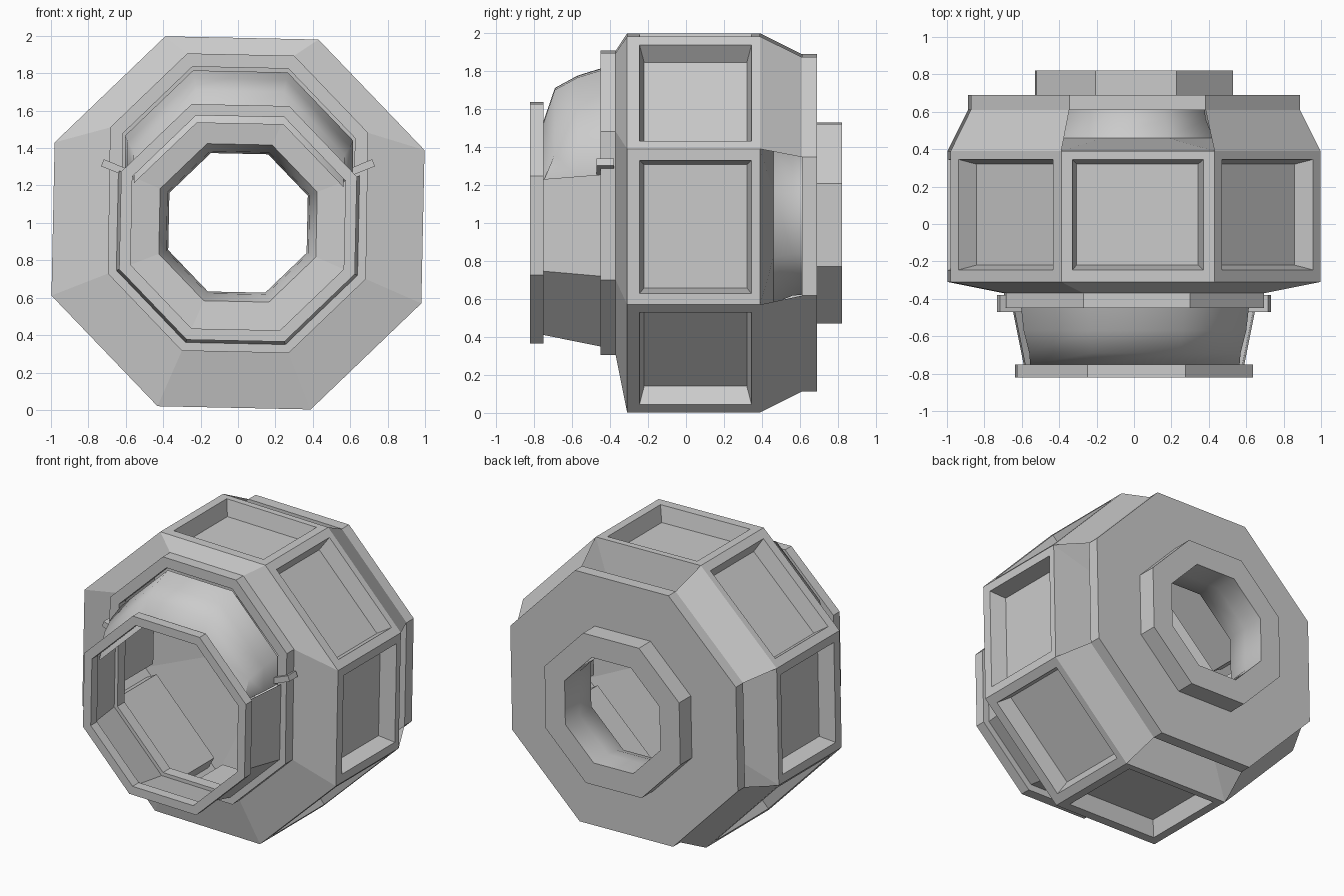
import bpy, bmesh, math
from mathutils import Matrix, Vector

if "Cube" in bpy.data.objects:
    bpy.data.objects.remove(bpy.data.objects["Cube"])

TILT = math.radians(-1.2)
ROT = Matrix.Rotation(-TILT, 3, 'Y')
CENTRE = Vector((0, 0, 1))
TAN = math.tan(math.pi / 8)


def corner(k, ap, y, lift=0.0):
    """Octagon corner k at a given apothem; the upper four can be raised."""
    k %= 8
    a = math.radians(22.5 + 45 * k)
    r = ap / math.cos(math.pi / 8)
    p = CENTRE + ROT @ Vector((r * math.cos(a), y, r * math.sin(a)))
    if k < 4:
        p.z += lift
    return p


def side_point(i, n, t, y):
    """Point on side i: n outward, t along the side, y in depth."""
    a = math.radians(45 * i)
    v = Vector((n * math.cos(a) - t * math.sin(a), y,
                n * math.sin(a) + t * math.cos(a)))
    return CENTRE + ROT @ v


def finish(name, quads, smooth=False):
    bm = bmesh.new()
    for q in quads:
        bm.faces.new([bm.verts.new(p) for p in q])
    bmesh.ops.remove_doubles(bm, verts=bm.verts[:], dist=0.0005)
    bmesh.ops.recalc_face_normals(bm, faces=bm.faces[:])
    for f in bm.faces:
        f.smooth = smooth
    me = bpy.data.meshes.new(name)
    bm.to_mesh(me)
    bm.free()
    ob = bpy.data.objects.new(name, me)
    bpy.context.collection.objects.link(ob)
    return ob


def loft(profile, sides=range(8), closed=False):
    """Octagonal sweep of (apothem, y, lift) profile points."""
    pairs = list(zip(profile, profile[1:]))
    if closed:
        pairs.append((profile[-1], profile[0]))
    return [[corner(i - 1, *a), corner(i, *a), corner(i, *b), corner(i - 1, *b)]
            for i in sides for a, b in pairs]


# Recessed panels around the drum
AP = 0.989
half = AP * TAN


def rect(i, n, t, y0, y1):
    return [side_point(i, n, s, y) for s, y in
            ((-t, y0), (t, y0), (t, y1), (-t, y1))]


panels = []
for i in range(8):
    rings = [rect(i, AP, half, -0.31, 0.39),
             rect(i, AP, 0.35, -0.245, 0.345),
             rect(i, AP - 0.11, 0.325, -0.22, 0.32)]
    for a, b in zip(rings, rings[1:]):
        for j in range(4):
            m = (j + 1) % 4
            panels.append([a[j], a[m], b[m], b[j]])
    panels.append(rings[2])
finish("drum_panels", panels)

# Sloped front of the drum
finish("drum_front", loft([(AP, -0.31, 0), (0.69, -0.37, 0.21),
                           (0.62, -0.37, 0.21)]))

# Back: inner wall, diagonal bevels, rim plate with grooves between
finish("drum_back_wall", loft([(AP, 0.39, 0), (0.42, 0.46, 0)]))
finish("back_bevels", loft([(AP, 0.39, 0), (0.88, 0.61, 0)], (1, 3, 5, 7)))
finish("back_plate", loft([(0.40, 0.61, 0), (0.88, 0.61, 0),
                           (0.88, 0.69, 0), (0.52, 0.69, 0)]))

# Rear collar and smooth bore
finish("rear_collar", loft([(0.525, 0.69, 0), (0.525, 0.82, 0),
                            (0.37, 0.82, 0)]))
finish("rear_bore", loft([(0.37, 0.82, 0), (0.37, 0.66, 0), (0.38, 0.56, 0),
                          (0.42, 0.46, 0)]), smooth=True)

# Front flange, raised over the hood
finish("front_flange", loft([(0.69, -0.37, 0.21), (0.69, -0.45, 0.21),
                             (0.62, -0.45, 0.21), (0.62, -0.37, 0.21)],
                            closed=True))

# Front ring and the lower tube joining it to the flange
finish("front_ring", loft([(0.63, -0.75, 0), (0.63, -0.82, 0),
                           (0.57, -0.82, 0), (0.57, -0.75, 0)], closed=True))
finish("front_tube", loft([(0.585, -0.75, 0), (0.645, -0.45, 0)],
                          (4, 5, 6, 7, 0)))

# Smooth hood bridging the upper gap
rows = []
for ap, y, lift in ((0.61, -0.44, 0.2), (0.595, -0.57, 0.175),
                    (0.565, -0.69, 0.14), (0.56, -0.75, -0.03)):
    rows.append([corner(0, ap, y)] + [corner(k, ap, y, lift) for k in range(4)]
                + [corner(3, ap, y)])
hood = [[a[j], a[j + 1], b[j + 1], b[j]]
        for a, b in zip(rows, rows[1:]) for j in range(5)]
finish("hood", hood, smooth=True)

# Small hinge tabs on both sides
for s, label in ((-1, "left"), (1, "right")):
    bpy.ops.mesh.primitive_cube_add(size=1, location=(s * 0.66, -0.425, 1.295),
                                    rotation=(0, -s * math.radians(22), 0))
    tab = bpy.context.object
    tab.name = label + "_hinge_tab"
    tab.scale = (0.14, 0.09, 0.04)
